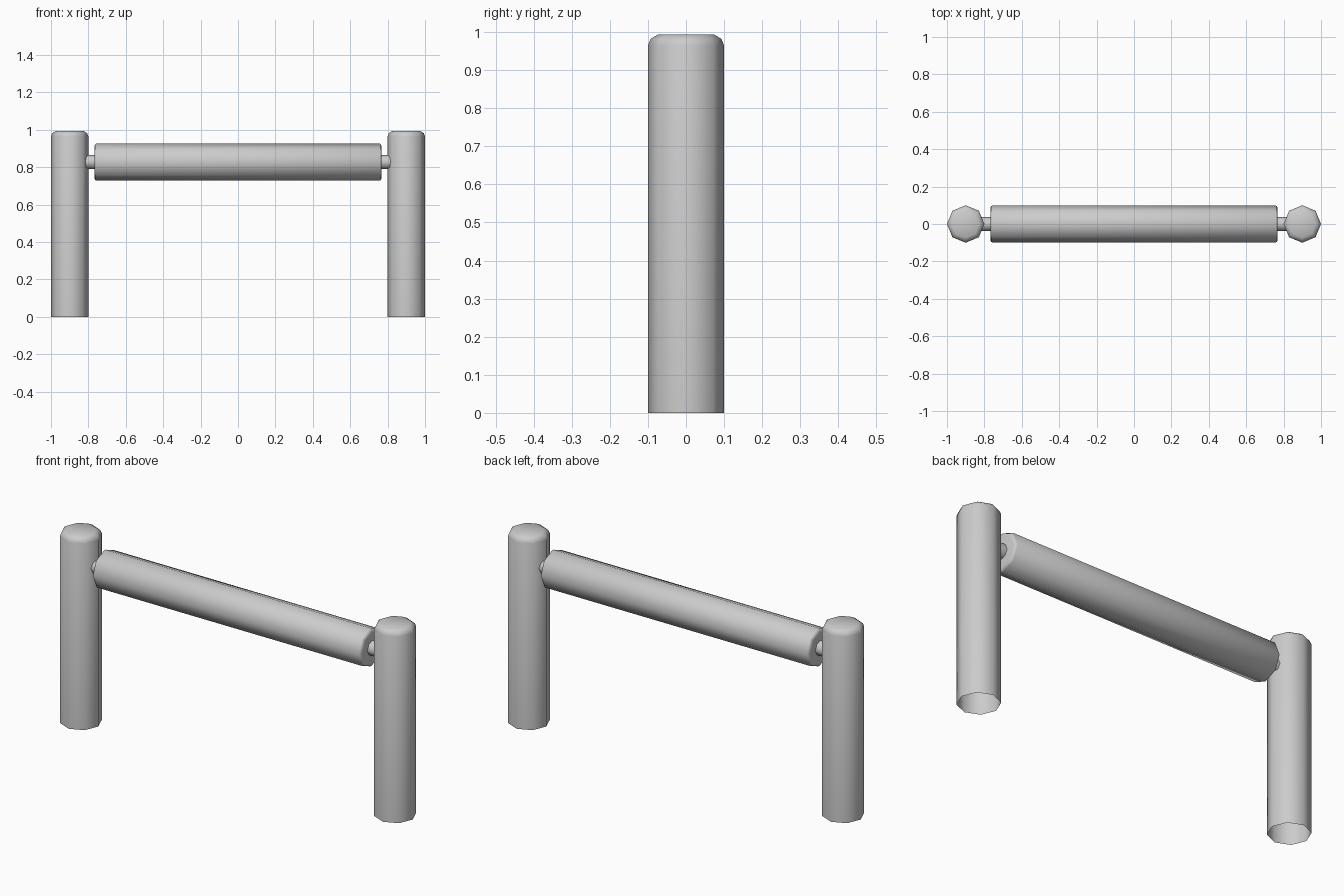
import bpy, bmesh
from math import cos, sin, pi, radians

if "Cube" in bpy.data.objects:
    bpy.data.objects.remove(bpy.data.objects["Cube"])

SIDES = 8


def lathe(name, profile, location, along_x=False, cap_start=False, cap_end=False):
    """Eight-sided turned part from (radius, height) points."""
    bm = bmesh.new()
    rings = []
    for r, h in profile:
        ring = []
        for i in range(SIDES):
            a = 2 * pi * i / SIDES
            u, v = r * cos(a), r * sin(a)
            ring.append(bm.verts.new((h, u, v) if along_x else (u, v, h)))
        rings.append(ring)
    for lo, hi in zip(rings, rings[1:]):
        for i in range(SIDES):
            j = (i + 1) % SIDES
            bm.faces.new((lo[i], lo[j], hi[j], hi[i]))
    if cap_start:
        bm.faces.new(rings[0][::-1])
    if cap_end:
        bm.faces.new(rings[-1])
    mesh = bpy.data.meshes.new(name)
    bm.to_mesh(mesh)
    bm.free()
    obj = bpy.data.objects.new(name, mesh)
    bpy.context.collection.objects.link(obj)
    obj.location = location
    bpy.ops.object.select_all(action='DESELECT')
    obj.select_set(True)
    bpy.context.view_layer.objects.active = obj
    bpy.ops.object.shade_smooth_by_angle(angle=radians(50))
    return obj


# Upright posts: open underneath, rounded shoulder on top
post = [(0.10, 0), (0.10, 0.965), (0.093, 0.982), (0.073, 0.994)]
for side, x in (("left", -0.9), ("right", 0.9)):
    lathe(side + "_post", post, (x, 0, 0), cap_end=True)

# Crossbar with softened end rims
rim = [(0.099, 0.758), (0.094, 0.765), (0.080, 0.768)]
bar = [(r, -h) for r, h in reversed(rim)] + rim
lathe("crossbar", bar, (0, 0, 0.827), along_x=True, cap_start=True, cap_end=True)

# Short pins joining the crossbar to each post
for side, s in (("left", -1), ("right", 1)):
    lathe(side + "_pin", [(0.038, -0.035), (0.038, 0.035)],
          (s * 0.795, 0, 0.827), along_x=True, cap_start=True, cap_end=True)
